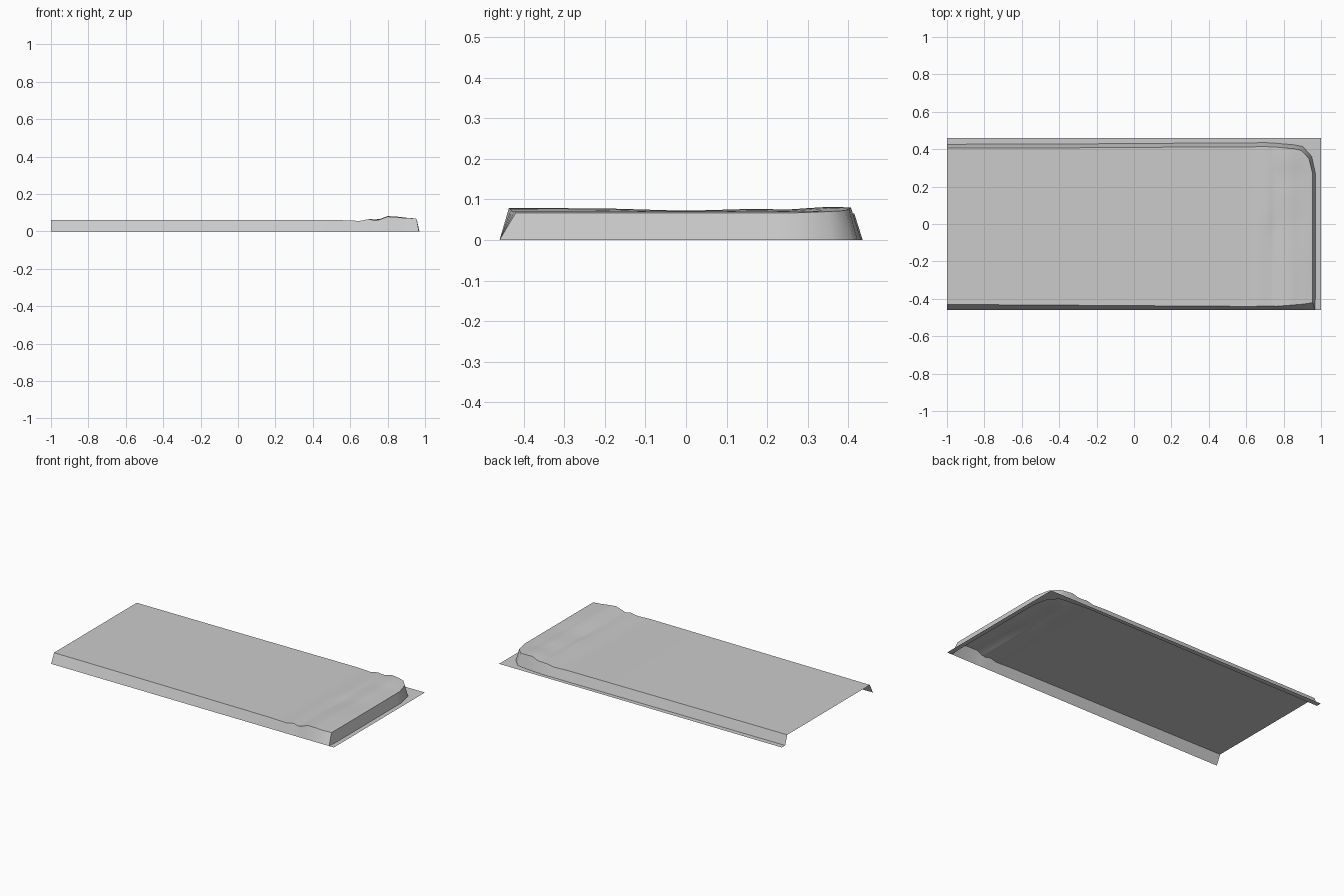
import bpy
from mathutils import Vector

if "Cube" in bpy.data.objects:
    bpy.data.objects.remove(bpy.data.objects["Cube"])

# Stations along the cover: x, front edge y, back edge y, height
STATIONS = [(-1, -.43, .405, .06), (-.2, -.435, .408, .06), (.55, -.44, .413, .06),
            (.65, -.44, .413, .056), (.70, -.438, .415, .066), (.735, -.438, .411, .064),
            (.76, -.44, .411, .067), (.80, -.437, .407, .082), (.86, -.432, .402, .078),
            (.895, -.429, .393, .074), (.935, -.424, .35, .070), (.955, -.42, .27, .067)]
# Waviness of the pillow end across y: y, drop
WAVES = [(-.45, -.003), (-.2, -.004), (0, -.010), (.17, -.005), (.25, -.007), (.35, 0), (.45, -.003)]
ROWS = 16


def wave(y):
    for (y0, d0), (y1, d1) in zip(WAVES, WAVES[1:]):
        if y0 <= y <= y1:
            return d0 + (d1 - d0) * (y - y0) / (y1 - y0)
    return 0


def make(name, verts, faces):
    mesh = bpy.data.meshes.new(name)
    mesh.from_pydata(verts, [], faces)
    mesh.update()
    ob = bpy.data.objects.new(name, mesh)
    bpy.context.collection.objects.link(ob)
    bpy.ops.object.select_all(action='DESELECT')
    ob.select_set(True)
    bpy.context.view_layer.objects.active = ob
    bpy.ops.object.shade_smooth_by_angle(angle=0.6)
    return ob


def strip(a, b, offset_a, offset_b):
    """Quads between two equally long paths of indices."""
    return [(offset_a[i], offset_b[i], offset_b[i + 1], offset_a[i + 1]) for i in range(len(a) - 1)]


# Top sheet, flat with a rumpled pillow end and a crease
cols = len(STATIONS)
verts, faces = [], []
for x, yf, yb, z in STATIONS:
    for j in range(ROWS + 1):
        y = yf + (yb - yf) * j / ROWS
        h = z
        if .75 < x < .9:
            h += wave(y)
        if x == .735 and y < .03:
            h -= .007
        verts.append(Vector((x, y, h)))
idx = lambda i, j: i * (ROWS + 1) + j
for i in range(cols - 1):
    for j in range(ROWS):
        faces.append((idx(i, j), idx(i + 1, j), idx(i + 1, j + 1), idx(i, j + 1)))

# Sloping skirt: front side, end, round corner, back side (left end stays open)
rim = [idx(i, 0) for i in range(cols)]
rim += [idx(cols - 1, j) for j in range(1, ROWS + 1)]
rim += [idx(i, ROWS) for i in range(cols - 2, -1, -1)]
foot = []
for k, v in enumerate(rim):
    x, y, z = verts[v]
    if k < cols:                        # front side
        p = (x + (.012 if k == cols - 1 else 0), -.46, 0)
    elif k < cols + ROWS:               # end
        p = (.97, y, 0)
    else:                               # corner and back side
        p = (x + (.015 if x > .92 else .008 if x > .87 else 0), y + (.012 if x > .92 else .021), 0)
    foot.append(Vector(p))
start = len(verts)
foot_ids = list(range(start, start + len(foot)))
faces += strip(rim, foot, rim, foot_ids)
faces = faces[:(cols - 1) * ROWS] + [f[::1] for f in faces[(cols - 1) * ROWS:]]
make("cover", verts + foot, faces)

# Flat border on the ground around the end and back
inner = foot[cols - 1:]
outer = []
for k, p in enumerate(inner):
    if k <= ROWS:
        outer.append(Vector((1, p.y, 0)))
    elif p.x > .87:
        outer.append(Vector((1, .46, 0)))
    else:
        outer.append(Vector((p.x, .46, 0)))
n = len(inner)
border_faces = []
for i in range(n - 1):
    f = [i, n + i, n + i + 1, i + 1]
    if (outer[i] - outer[i + 1]).length < 1e-6:
        f.remove(n + i + 1)
    border_faces.append(f)
make("ground_border", inner + outer, border_faces)
